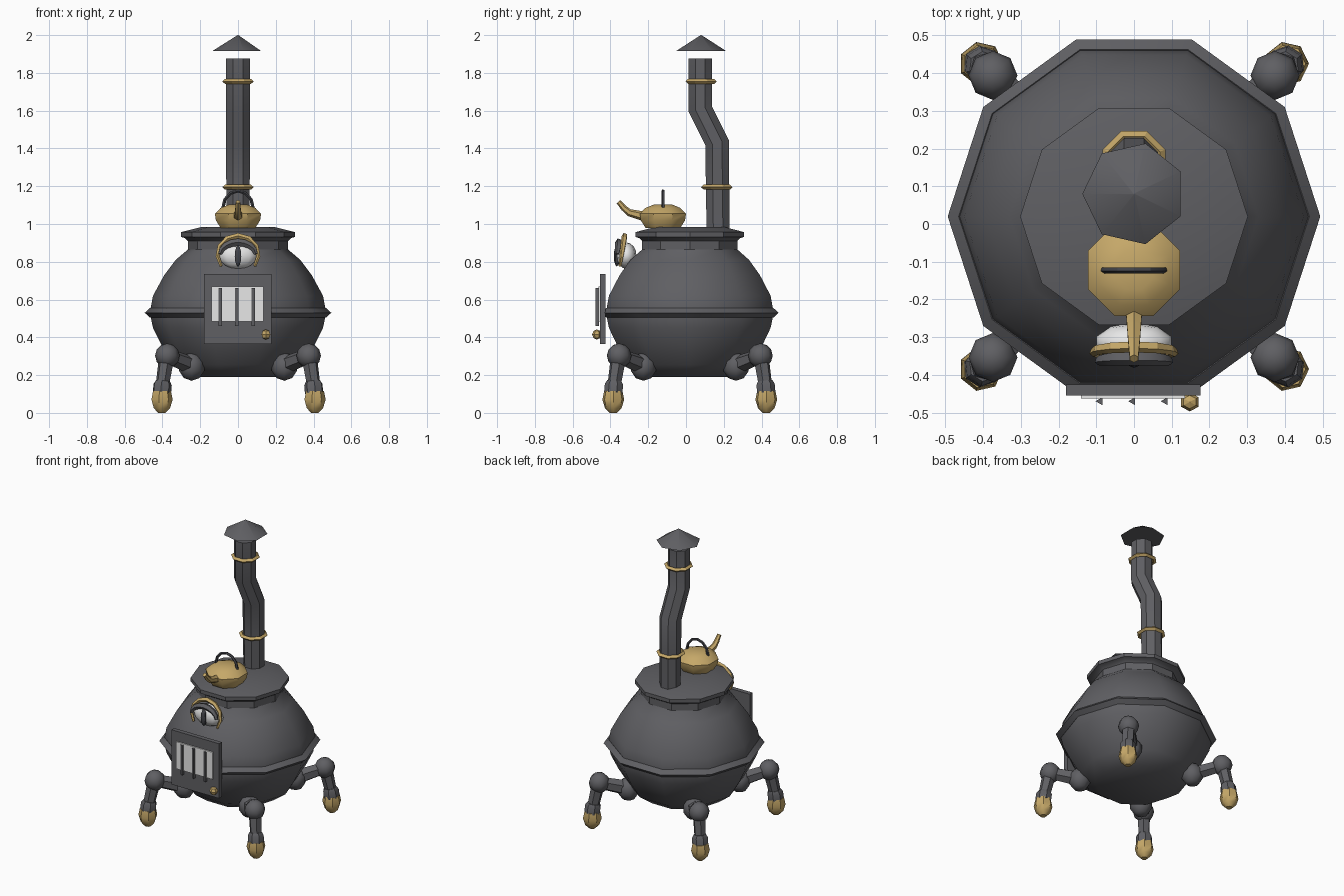
import bpy, bmesh, math
from mathutils import Vector

if "Cube" in bpy.data.objects:
    bpy.data.objects.remove(bpy.data.objects["Cube"])

def material(name, rgb):
    m = bpy.data.materials.new(name)
    m.diffuse_color = (*rgb, 1)
    m.use_nodes = True
    m.node_tree.nodes["Principled BSDF"].inputs["Base Color"].default_value = m.diffuse_color
    return m

IRON = material("dark iron", (0.115, 0.115, 0.125))
BLACK = material("blackened iron", (0.055, 0.057, 0.066))
BRASS = material("brass", (0.56, 0.39, 0.14))
PALE = material("pale white", (0.85, 0.85, 0.85))
CY = 0.02  # body centre in y


def finish(name, bm, mat, angle=35):
    bmesh.ops.recalc_face_normals(bm, faces=bm.faces)
    me = bpy.data.meshes.new(name)
    bm.to_mesh(me)
    bm.free()
    me.materials.append(mat)
    for p in me.polygons:
        p.use_smooth = angle > 0
    if angle > 0:
        me.set_sharp_from_angle(angle=math.radians(angle))
    ob = bpy.data.objects.new(name, me)
    bpy.context.collection.objects.link(ob)
    return ob


def skin(name, rings, mat, angle, closed=False):
    """Bridge a list of equal point rings, capping the ends unless closed."""
    bm = bmesh.new()
    vs = [[bm.verts.new(p) for p in r] for r in rings]
    n = len(vs[0])
    pairs = list(zip(vs, vs[1:])) + ([(vs[-1], vs[0])] if closed else [])
    for a, b in pairs:
        for i in range(n):
            j = (i + 1) % n
            bm.faces.new((a[i], a[j], b[j], b[i]))
    if not closed:
        bm.faces.new(vs[0])
        bm.faces.new(vs[-1])
    return finish(name, bm, mat, angle)


def lathe(name, profile, n, centre, mat, phase=0.0, angle=35, closed=False):
    cx, cy = centre
    rings = [[(cx + r * math.cos(phase + math.tau * i / n),
               cy + r * math.sin(phase + math.tau * i / n), z) for i in range(n)]
             for r, z in profile]
    return skin(name, rings, mat, angle, closed)


def band(name, r, z, w, h, n, centre, mat, phase=0.0):
    """Hoop with a diamond cross-section."""
    return lathe(name, [(r + w, z), (r, z + h), (r - w, z), (r, z - h)], n,
                 centre, mat, phase, 30, True)


def tube(name, pts, radii, n, ref, mat, angle=30):
    pts, ref = [Vector(p) for p in pts], Vector(ref).normalized()
    rings = []
    for k, p in enumerate(pts):
        t = (pts[min(k + 1, len(pts) - 1)] - pts[max(k - 1, 0)]).normalized()
        u = (ref - t * ref.dot(t)).normalized()
        v = t.cross(u)
        rings.append([p + radii[k] * (u * math.cos(a) + v * math.sin(a))
                      for a in (math.tau * (i + 0.5) / n for i in range(n))])
    return skin(name, rings, mat, angle)


def ball(name, c, size, mat, seg=8, rings=6, angle=60):
    bm = bmesh.new()
    bmesh.ops.create_uvsphere(bm, u_segments=seg, v_segments=rings, radius=1)
    for v in bm.verts:
        v.co = Vector(c) + Vector([v.co[i] * size[i] for i in range(3)])
    return finish(name, bm, mat, angle)


def box(name, lo, hi, mat):
    bm = bmesh.new()
    bmesh.ops.create_cube(bm, size=1)
    for v in bm.verts:
        v.co = Vector([lo[i] + (v.co[i] + 0.5) * (hi[i] - lo[i]) for i in range(3)])
    return finish(name, bm, mat, 0)


# Pot-bellied body, hoop and lid
lathe("stove_body", [(0.25, 0.19), (0.34, 0.255), (0.405, 0.36), (0.45, 0.45),
                     (0.467, 0.53), (0.45, 0.62), (0.39, 0.73), (0.33, 0.81),
                     (0.265, 0.865), (0.255, 0.92)], 10, (0, CY), IRON, angle=50)
band("belly_hoop", 0.465, 0.53, 0.029, 0.026, 10, (0, CY), IRON)
lathe("lid", [(0.265, 0.865), (0.265, 0.91), (0.28, 0.925), (0.302, 0.932),
              (0.302, 0.957), (0.19, 0.985)], 10, (0, CY), IRON)

# Chimney pipe with bands and rain cap
tube("chimney_pipe", [(0, 0.17, 0.97), (0, 0.167, 1.20), (0, 0.165, 1.43),
                      (0, 0.075, 1.61), (0, 0.075, 1.875)],
     [0.066, 0.067, 0.069, 0.069, 0.068], 8, (1, 0, 0), IRON)
for nm, y, z in (("lower", 0.163, 1.195), ("upper", 0.08, 1.755)):
    band(nm + "_pipe_band", 0.075, z, 0.015, 0.013, 8, (0, y), BRASS, math.pi / 8)
lathe("chimney_cap", [(0.137, 1.915), (0.002, 2.0)], 7, (0, 0.08), IRON, math.pi, angle=60)

# Kettle
lathe("kettle", [(0.10, 0.98), (0.127, 1.02), (0.132, 1.055), (0.10, 1.085), (0.055, 1.102)],
      8, (0, -0.122), BRASS, math.pi / 8, 40)
tube("kettle_spout", [(0, -0.22, 1.04), (0, -0.30, 1.06), (0, -0.33, 1.085), (0, -0.357, 1.118)],
     [0.026, 0.019, 0.016, 0.013], 6, (1, 0, 0), BRASS)
tube("kettle_handle", [(0.08 * math.cos(a), -0.122, 1.085 + 0.09 * math.sin(a))
                       for a in (math.pi * i / 6 for i in range(7))],
     [0.009] * 7, 5, (0, 1, 0), BLACK)

# Fire door, window, bars and knob
box("fire_door", (-0.18, -0.455, 0.365), (0.177, -0.425, 0.735), IRON)
box("door_window", (-0.14, -0.463, 0.485), (0.135, -0.455, 0.668), PALE)
for i, x in enumerate((-0.09, -0.003, 0.083)):
    tube(f"window_bar_{i + 1}", [(x, -0.470, 0.46), (x, -0.470, 0.66)], [0.012] * 2, 3,
         (1, 0, 0), IRON, 0)
ball("door_knob", (0.148, -0.472, 0.415), (0.027, 0.025, 0.027), BRASS, 6, 4, 20)


# Eye with arched lids
def arch(name, r, rz, start, mat, thick, y, z, n=9, taper=0.5):
    pts, rad = [], []
    for i in range(n):
        s = i / (n - 1)
        a = math.radians(start + (180 - 2 * start) * s)
        h = rz * math.sin(a)
        pts.append((r * math.cos(a), y + 0.15 * h, z + h))
        rad.append(thick * (taper + (1 - taper) * math.sin(math.pi * s)))
    return tube(name, pts, rad, 5, (0, 1, 0), mat)


ball("eyeball", (0, -0.315, 0.832), (0.105, 0.053, 0.07), PALE, 10, 8)
ball("pupil", (0, -0.366, 0.83), (0.02, 0.016, 0.055), BLACK, 6, 6)
arch("eye_lid", 0.095, 0.068, 5, IRON, 0.021, -0.365, 0.835)
arch("eye_surround", 0.108, 0.102, -35, BRASS, 0.016, -0.34, 0.835)

# Legs
for sx, a in ((-1, "left"), (1, "right")):
    for sy, b in ((-1, "front"), (1, "back")):
        def at(d, z):
            return (sx * d, CY + sy * d, z)
        nm = f"{b}_{a}_"
        side = (sx, -sy, 0)
        ball(nm + "hip", at(0.245, 0.245), (0.07, 0.07, 0.075), IRON, 8, 5)
        tube(nm + "upper_leg", [at(0.23, 0.245), at(0.37, 0.30)], [0.05, 0.04], 6, side, IRON)
        ball(nm + "knee", at(0.374, 0.303), (0.065, 0.065, 0.065), IRON, 8, 6)
        tube(nm + "lower_leg", [at(0.377, 0.30), at(0.403, 0.13)], [0.042, 0.036], 6, side, IRON)
        tube(nm + "ankle", [at(0.398, 0.168), at(0.400, 0.15), at(0.404, 0.105)],
             [0.04, 0.05, 0.05], 7, side, IRON)
        x, y, _ = at(0.405, 0)
        lathe(nm + "foot", [(0.02, 0.0), (0.045, 0.025), (0.059, 0.07), (0.05, 0.115)],
              7, (x, y), BRASS, angle=40)
